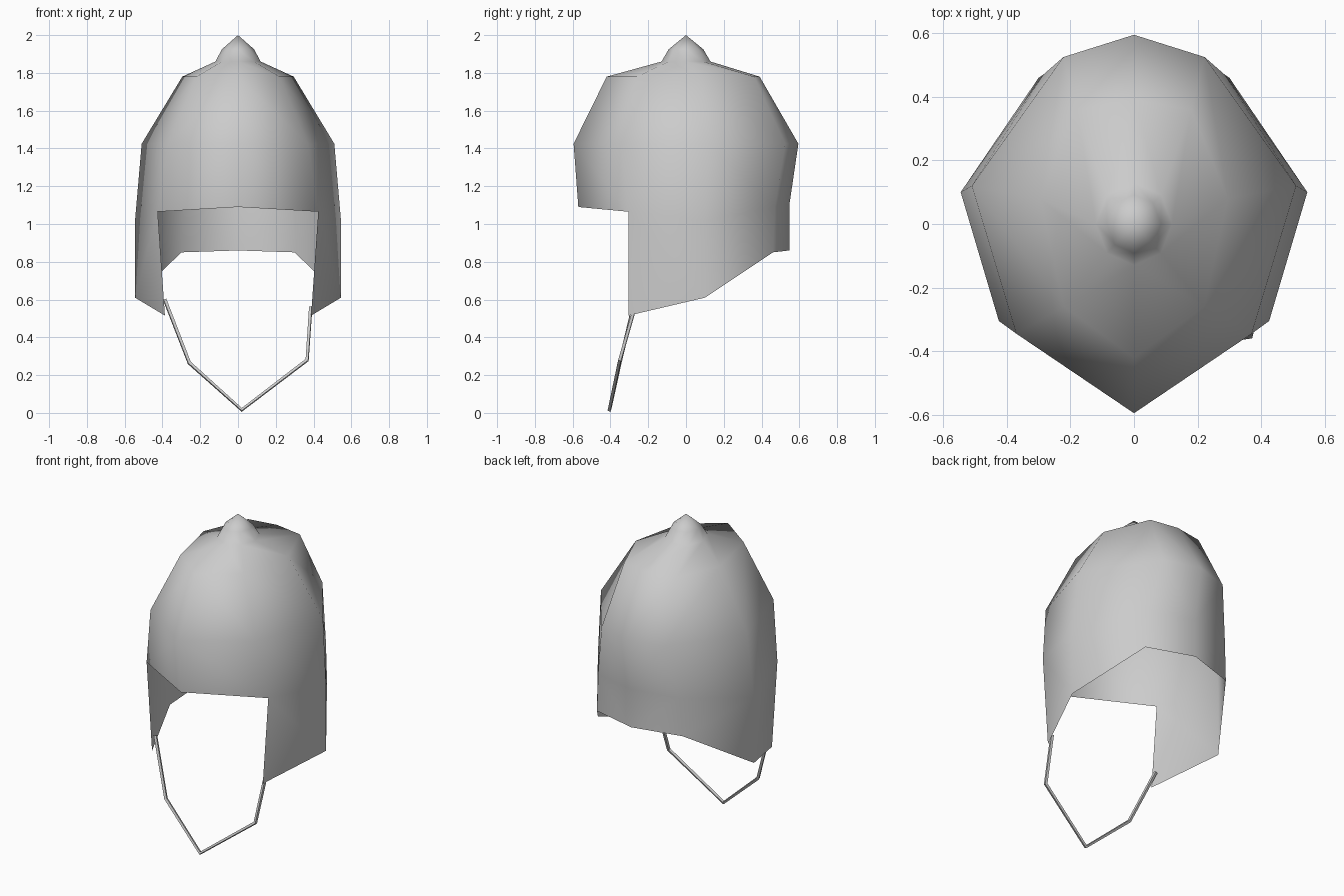
import bpy, bmesh
from math import sin, cos, pi

if "Cube" in bpy.data.objects:
    bpy.data.objects.remove(bpy.data.objects["Cube"])

# half cross-sections, front -> side -> back, five points each
def knob_ring(r, z):
    return [(r * sin(a), -r * cos(a) * 1.08, z) for a in (pi * i / 4 for i in range(5))]

def flat_ring(z, pts):
    return [(x, y, z) for x, y in pts]

rings = [
    knob_ring(0.085, 1.925),
    knob_ring(0.12, 1.86),
    flat_ring(1.78, [(0, -.42), (.22, -.26), (.295, .08), (.18, .36), (0, .39)]),
    flat_ring(1.425, [(0, -.595), (.37, -.345), (.51, .12), (.222, .525), (0, .595)]),
    # brow line, where the face opening starts
    [(0, -.57, 1.09), (.425, -.305, 1.065), (.545, .10, 1.02), (.285, .47, 1.09), (0, .547, 1.1)],
    # lower rim of cheek flaps and neck guard
    [None, (.387, -.305, .515), (.545, .10, .61), (.30, .46, .85), (0, .547, .86)],
]

# helmet shell with finial, built as one half and mirrored
bm = bmesh.new()
apex = bm.verts.new((0, 0, 2))
grid = [[bm.verts.new(p) if p else None for p in ring] for ring in rings]
for i in range(4):
    bm.faces.new((apex, grid[0][i], grid[0][i + 1]))
for up, lo in zip(grid, grid[1:]):
    for i in range(4):
        if lo[i]:
            bm.faces.new((up[i], lo[i], lo[i + 1], up[i + 1]))
bmesh.ops.recalc_face_normals(bm, faces=bm.faces)
if sum(f.normal.dot(f.calc_center_median()) for f in bm.faces if f.calc_center_median().z < 1.5) < 0:
    bmesh.ops.reverse_faces(bm, faces=bm.faces)
for f in bm.faces:
    f.smooth = True
me = bpy.data.meshes.new("helmet_shell")
bm.to_mesh(me)
bm.free()
shell = bpy.data.objects.new("helmet_shell", me)
bpy.context.collection.objects.link(shell)
mirror = shell.modifiers.new("mirror", 'MIRROR')
mirror.use_clip = True
mirror.merge_threshold = 0.002

# thin hanging chin strap
path = [(-.388, -.27, .60), (-.258, -.35, .265), (.02, -.405, .016),
        (.366, -.35, .28), (.385, -.27, .56)]
cu = bpy.data.curves.new("chin_strap", 'CURVE')
cu.dimensions = '3D'
cu.bevel_depth = 0.011
cu.bevel_resolution = 0
cu.use_fill_caps = True
sp = cu.splines.new('POLY')
sp.points.add(len(path) - 1)
for pt, co in zip(sp.points, path):
    pt.co = (*co, 1)
sp.use_smooth = False
strap = bpy.data.objects.new("chin_strap", cu)
bpy.context.collection.objects.link(strap)
